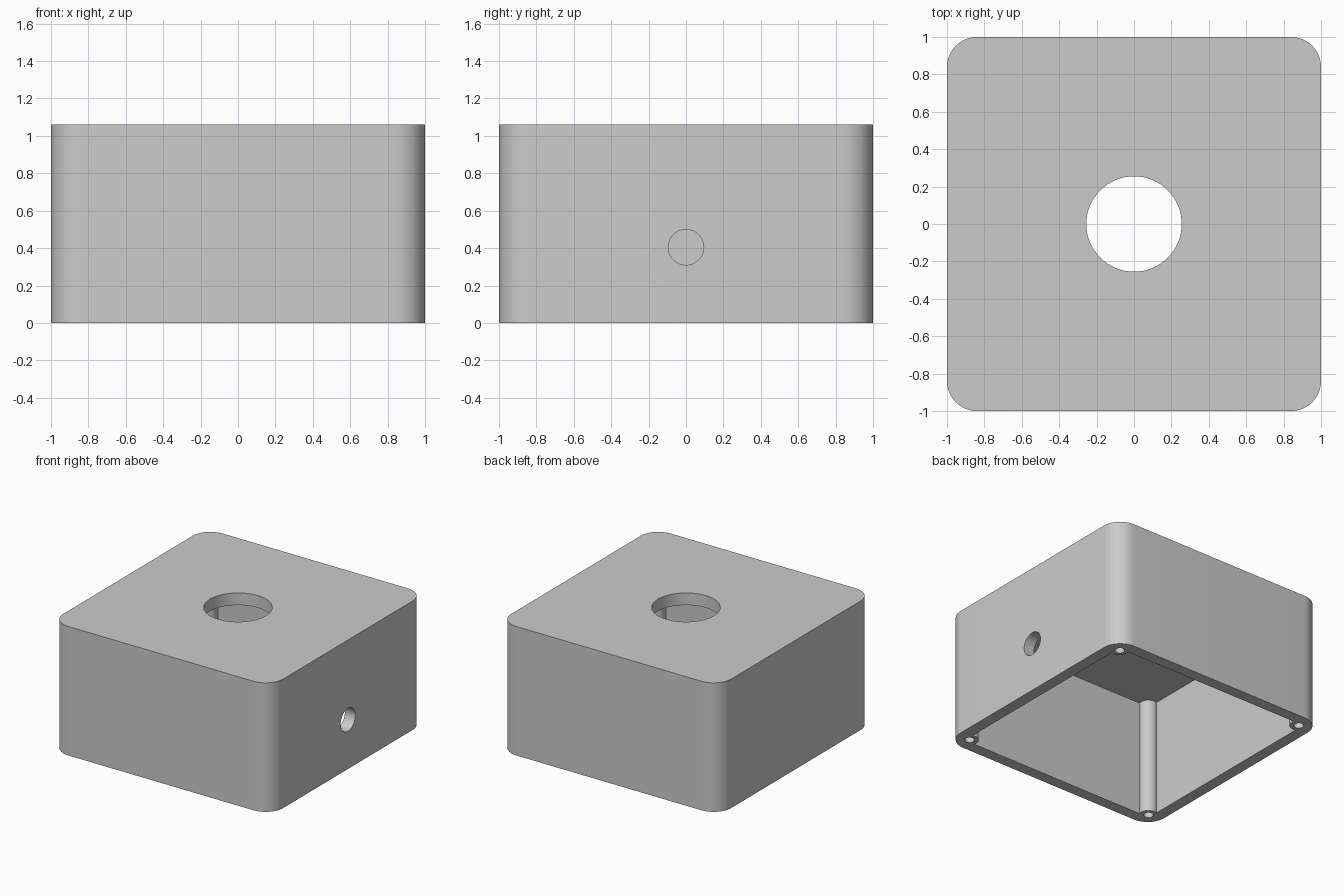
import bpy
import bmesh
from math import pi
from mathutils import Matrix, Vector

cube = bpy.data.objects.get("Cube")
if cube:
    bpy.data.objects.remove(cube, do_unlink=True)

HEIGHT = 1.06
CEILING = 0.96
INNER = 0.905     # half width of the cavity
POST = 0.88       # post centre offset

grey = bpy.data.materials.new("plain grey")
grey.use_nodes = True
colour = (0.6, 0.6, 0.6, 1)
grey.diffuse_color = colour
grey.node_tree.nodes["Principled BSDF"].inputs["Base Color"].default_value = colour


def finish(name, bm):
    mesh = bpy.data.meshes.new(name)
    bm.to_mesh(mesh)
    bm.free()
    mesh.materials.append(grey)
    obj = bpy.data.objects.new(name, mesh)
    bpy.context.collection.objects.link(obj)
    return obj


def box(name, half, z0, z1, corner=0):
    bm = bmesh.new()
    bmesh.ops.create_cube(bm, size=1)
    bmesh.ops.scale(bm, vec=(2 * half, 2 * half, z1 - z0), verts=bm.verts)
    bmesh.ops.translate(bm, vec=(0, 0, (z0 + z1) / 2), verts=bm.verts)
    if corner:
        upright = [e for e in bm.edges
                   if abs(e.verts[0].co.z - e.verts[1].co.z) > 0.1]
        bmesh.ops.bevel(bm, geom=upright, offset=corner, segments=12,
                        profile=0.5, affect='EDGES')
    return finish(name, bm)


def cylinders(name, radius, depth, centres, sideways=False, sides=48):
    bm = bmesh.new()
    turn = Matrix.Rotation(pi / 2 if sideways else 0, 4, 'Y')
    for centre in centres:
        bmesh.ops.create_cone(bm, cap_ends=True, segments=sides,
                              radius1=radius, radius2=radius, depth=depth,
                              matrix=Matrix.Translation(Vector(centre)) @ turn)
    return finish(name, bm)


def cut(target, cutter):
    cutter.hide_render = True
    mod = target.modifiers.new("cut", 'BOOLEAN')
    mod.operation = 'DIFFERENCE'
    mod.solver = 'EXACT'
    mod.object = cutter
    bpy.context.view_layer.objects.active = target
    bpy.ops.object.modifier_apply(modifier=mod.name)
    bpy.data.objects.remove(cutter, do_unlink=True)


def corners(z):
    return [(sx * POST, sy * POST, z) for sx in (-1, 1) for sy in (-1, 1)]


# Rounded outer shell, open at the bottom
enclosure = box("enclosure", 1, 0, HEIGHT, corner=0.16)

# Cavity that leaves a round screw post in every corner
cavity = box("cavity", INNER, -0.1, CEILING)
cut(cavity, cylinders("screw_posts", 0.07, 3, corners(0)))
cut(enclosure, cavity)

# Blind screw holes, round top opening and small cable hole on the left wall
cut(enclosure, cylinders("screw_holes", 0.037, 1.2, corners(0.2), sides=32))
cut(enclosure, cylinders("top_opening", 0.255, 0.6, [(0, 0, HEIGHT)], sides=64))
cut(enclosure, cylinders("cable_hole", 0.095, 0.6, [(1, 0, 0.405)], sideways=True))

bpy.ops.object.select_all(action='DESELECT')
enclosure.select_set(True)
bpy.context.view_layer.objects.active = enclosure
bpy.ops.object.shade_smooth_by_angle(angle=pi / 6)
